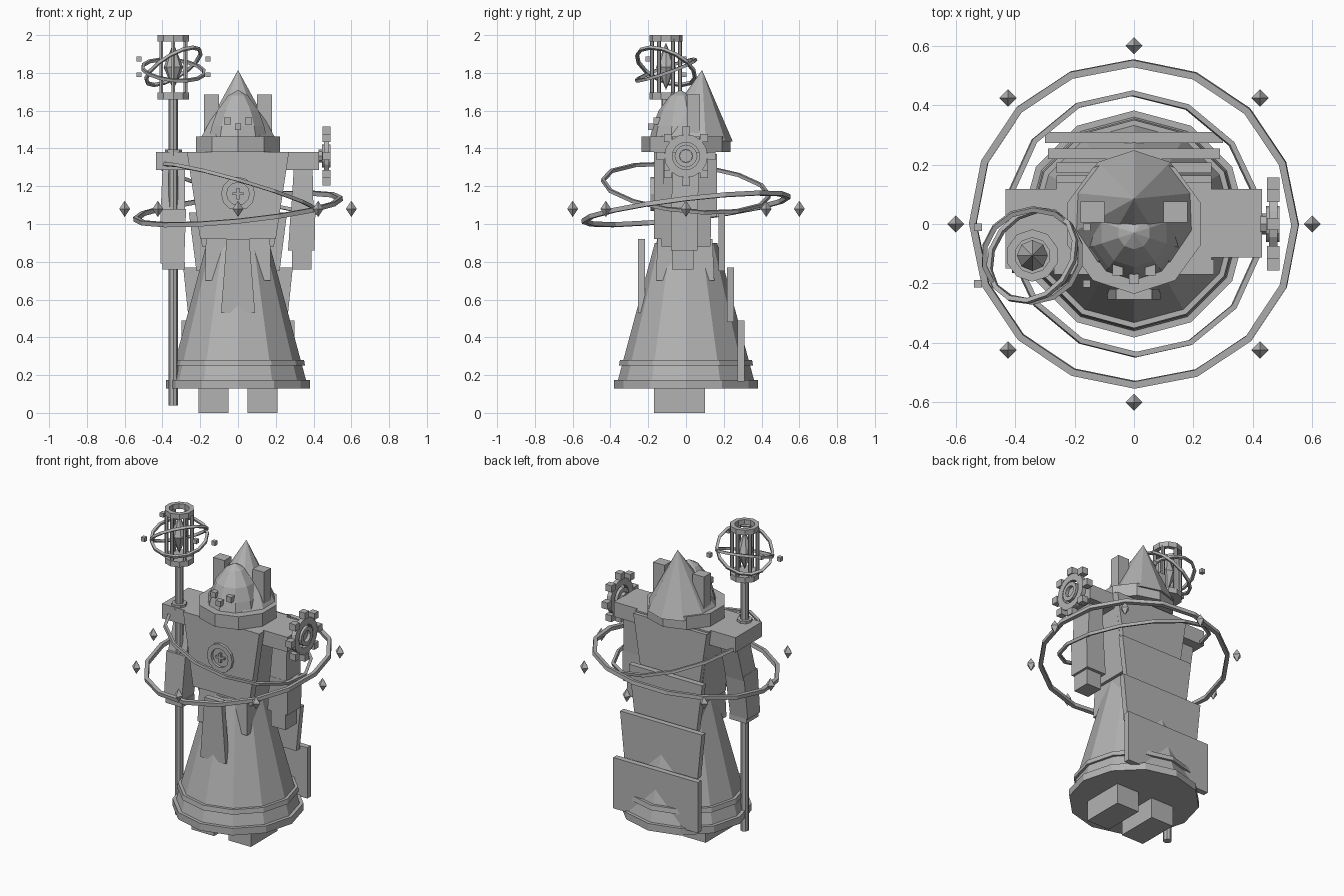
import bpy, bmesh, math
from mathutils import Vector, Matrix

if "Cube" in bpy.data.objects:
    bpy.data.objects.remove(bpy.data.objects["Cube"])

stone = bpy.data.materials.new("stone grey")
stone.use_nodes = True
GREY = (0.45, 0.45, 0.45, 1)
stone.diffuse_color = GREY
stone.node_tree.nodes["Principled BSDF"].inputs["Base Color"].default_value = GREY


def finish(name, bm, matrix=Matrix()):
    bmesh.ops.recalc_face_normals(bm, faces=bm.faces)
    mesh = bpy.data.meshes.new(name)
    bm.to_mesh(mesh)
    bm.free()
    mesh.materials.append(stone)
    obj = bpy.data.objects.new(name, mesh)
    obj.matrix_world = matrix
    bpy.context.collection.objects.link(obj)
    return obj


def block(name, lo, hi, top=None):
    """Box from corner to corner; top optionally gives (x0, x1, y0, y1) of the upper face."""
    bm = bmesh.new()
    bmesh.ops.create_cube(bm, size=1)
    for v in bm.verts:
        up = v.co.z > 0
        x0, x1, y0, y1 = top if top and up else (lo[0], hi[0], lo[1], hi[1])
        v.co = (x1 if v.co.x > 0 else x0, y1 if v.co.y > 0 else y0, hi[2] if up else lo[2])
    return finish(name, bm)


def lathe(name, profile, sides, loc=(0, 0, 0), axis=(0, 0, 1), closed=False):
    """Revolve (radius, height) pairs; open profiles get capped ends."""
    bm = bmesh.new()
    rings = []
    for r, z in profile:
        rings.append([bm.verts.new((r * math.sin(2 * math.pi * i / sides),
                                    -r * math.cos(2 * math.pi * i / sides), z))
                      for i in range(sides)])
    pairs = list(zip(rings, rings[1:]))
    if closed:
        pairs.append((rings[-1], rings[0]))
    for a, b in pairs:
        for i in range(sides):
            j = (i + 1) % sides
            bm.faces.new((a[i], a[j], b[j], b[i]))
    if not closed:
        bm.faces.new(rings[0])
        bm.faces.new(rings[-1])
    bmesh.ops.remove_doubles(bm, verts=bm.verts, dist=0.0001)
    turn = Vector((0, 0, 1)).rotation_difference(Vector(axis)).to_matrix().to_4x4()
    return finish(name, bm, Matrix.Translation(loc) @ turn)


def hoop(name, radius, tube, sides, loc, slope_x, slope_y):
    """Thin tilted ring whose plane climbs by the given slopes."""
    profile = [(radius + dx * tube, dz * tube) for dx, dz in ((1, -1), (1, 1), (-1, 1), (-1, -1))]
    return lathe(name, profile, sides, loc, (-slope_x, -slope_y, 1), True)


def washer(name, inner, outer, z0, z1, sides, loc=(0, 0, 0), axis=(0, 0, 1)):
    return lathe(name, [(inner, z0), (outer, z0), (outer, z1), (inner, z1)], sides, loc, axis, True)


def cube(name, centre, half):
    c, h = Vector(centre), Vector((half, half, half))
    return block(name, c - h, c + h)


# Feet
for side, x in (("left", 0.13), ("right", -0.13)):
    block(side + "_foot", (x - 0.08, -0.17, 0), (x + 0.08, 0.1, 0.14))

# Robe skirt with hem bands
lathe("robe_skirt", [(0.372, 0.13), (0.165, 0.9)], 12)
lathe("hem_band", [(0.382, 0.13), (0.382, 0.175)], 12)
lathe("upper_hem_band", [(0.355, 0.25), (0.35, 0.28)], 12)

# Waist, torso, chest plate and front tabard
block("waist", (-0.175, -0.16, 0.7), (0.175, 0.15, 0.92), (-0.17, 0.17, -0.15, 0.14))
block("torso", (-0.19, -0.13, 0.88), (0.19, 0.13, 1.38), (-0.26, 0.26, -0.14, 0.14))
block("chest_plate", (-0.2, -0.17, 0.92), (0.2, -0.12, 1.38), (-0.27, 0.27, -0.17, -0.12))
block("tabard", (-0.09, -0.254, 0.53), (0.09, -0.218, 0.92), (-0.06, 0.06, -0.254, -0.218))

# Chest medallion
washer("medallion_rim", 0.06, 0.09, 0, 0.02, 12, (0, -0.168, 1.16), (0, -1, 0))
block("medallion_bar", (-0.03, -0.185, 1.153), (0.03, -0.165, 1.167))
block("medallion_post", (-0.007, -0.186, 1.13), (0.007, -0.165, 1.19))

# Overlapping back plates
for i, (z0, z1, bottom, top, y) in enumerate((
        (0.165, 0.49, 0.3, 0.3, 0.291), (0.48, 0.77, 0.26, 0.29, 0.236),
        (0.75, 1.06, 0.22, 0.26, 0.189), (1.04, 1.37, 0.21, 0.26, 0.145))):
    block(f"back_plate_{i + 1}", (-bottom, y - 0.018, z0), (bottom, y + 0.018, z1),
          (-top, top, y - 0.018, y + 0.018))

# Shoulders
block("left_shoulder", (0.2, -0.113, 1.285), (0.43, 0.117, 1.38))
block("right_shoulder", (-0.433, -0.15, 1.285), (-0.2, 0.117, 1.38))

# Left arm hanging straight
block("left_upper_arm", (0.28, -0.08, 1.05), (0.4, 0.06, 1.29), (0.295, 0.395, -0.07, 0.07))
block("left_forearm", (0.265, -0.08, 0.86), (0.405, 0.06, 1.08), (0.28, 0.41, -0.08, 0.06))
block("left_hand", (0.285, -0.075, 0.76), (0.39, 0.04, 0.87))

# Right arm reaching to the staff
block("right_upper_arm", (-0.41, -0.13, 1.05), (-0.28, 0, 1.29), (-0.4, -0.28, -0.07, 0.06))
block("right_forearm", (-0.41, -0.165, 0.79), (-0.285, -0.04, 1.08), (-0.41, -0.275, -0.14, 0))
block("right_hand", (-0.4, -0.165, 0.76), (-0.28, -0.04, 0.8))

# Gear on the left shoulder
GEAR = Vector((0.455, 0, 1.36))
washer("gear_ring", 0.072, 0.115, 0, 0.028, 16, GEAR, (1, 0, 0))
washer("gear_hub", 0.035, 0.06, -0.01, 0.035, 12, GEAR, (1, 0, 0))
lathe("gear_axle", [(0.035, -0.03), (0.035, 0.015)], 8, GEAR, (1, 0, 0))
for i in range(4):
    a = i * math.pi / 4
    spoke = Vector((0, math.cos(a), math.sin(a)))
    for sign in (1, -1):
        cube("gear_tooth", GEAR + Vector((0.013, 0, 0)) + spoke * 0.135 * sign, 0.021)

# Collar and pointed hood leaning back
lathe("collar", [(0.235, 1.38), (0.235, 1.463)], 10)
hood = lathe("hood", [(0.208, 1.45), (0.0, 1.815)], 10, (0, 0.04, 0))
for v in hood.data.vertices:
    if v.co.z > 1.6:
        v.co.y += 0.045
    else:
        v.co.z -= v.co.y * 0.07

# Face, features and side horns
lathe("face", [(0.16, 1.46), (0.145, 1.52), (0.115, 1.6), (0.055, 1.68), (0, 1.71)], 10, (0, -0.03, 0))
lathe("hood_tip", [(0.0, 1.7), (0.05, 1.67), (0.0, 1.78)], 8, (0, 0.06, 0))
for x in (-0.055, 0.055):
    cube("eye", (x, -0.155, 1.545), 0.018)
cube("nose", (0, -0.185, 1.515), 0.017)
for x in (-0.14, 0.14):
    block("horn", (x - 0.04, 0.005, 1.45), (x + 0.04, 0.075, 1.685))

# Staff
SX, SY = -0.342, -0.106
lathe("staff", [(0.025, 0.04), (0.025, 1.68)], 8, (SX, SY, 0))
lathe("staff_collar", [(0.045, 1.36), (0.045, 1.395)], 8, (SX, SY, 0))

# Lantern head with crystal
lathe("lantern_base", [(0.088, 1.66), (0.088, 1.695)], 10, (SX, SY, 0))
washer("lantern_crown", 0.06, 0.088, 1.967, 2.0, 10, (SX, SY, 0))
lathe("crystal", [(0, 1.71), (0.052, 1.83), (0, 1.96)], 8, (SX, SY, 0))
for i in range(6):
    a = (i + 0.5) * math.pi / 3
    lathe("lantern_rod", [(0.011, 1.68), (0.011, 1.98)], 6,
          (SX + 0.074 * math.cos(a), SY + 0.074 * math.sin(a), 0))

# Lantern hoops and floating cubes
hoop("steep_lantern_hoop", 0.165, 0.008, 14, (SX, SY, 1.835), 0.6, -0.45)
hoop("flat_lantern_hoop", 0.165, 0.008, 14, (SX, SY, 1.815), -0.1, 0.35)
for sx in (-1, 1):
    for sy in (-1, 1):
        cube("floating_cube", (SX + sx * 0.183, SY + sy * 0.095, 1.832 - sx * sy * 0.042), 0.013)

# Orbit hoops and diamonds around the body
hoop("outer_orbit", 0.545, 0.012, 16, (0, 0, 1.08), 0.1, 0.12)
hoop("inner_orbit", 0.442, 0.009, 14, (0, 0, 1.19), -0.29, -0.1)
for i in range(8):
    a = i * math.pi / 4
    lathe("orbit_diamond", [(0, -0.043), (0.029, 0), (0, 0.043)], 4,
          (0.6 * math.cos(a), 0.6 * math.sin(a), 1.08))
